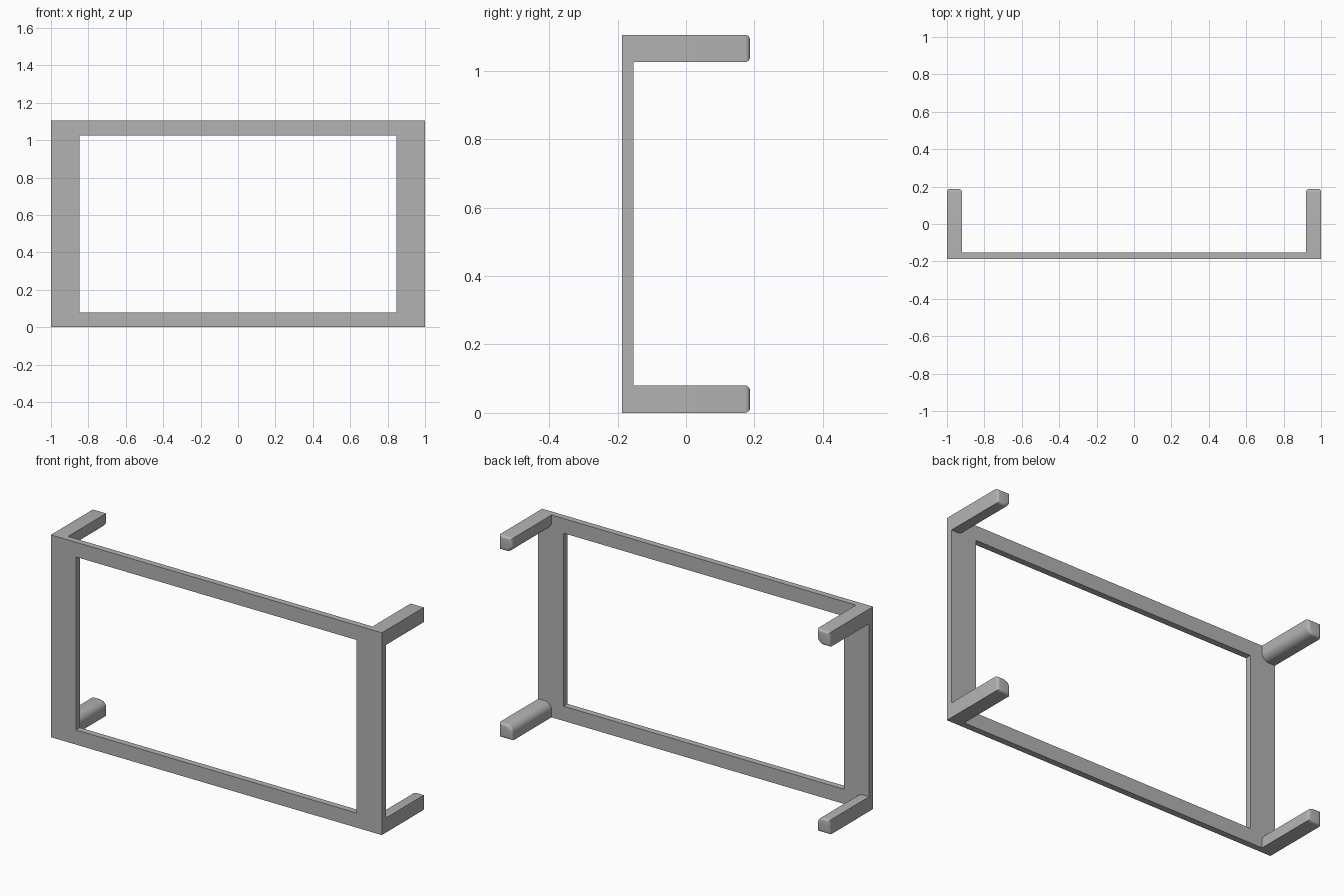
import bpy
import bmesh
from math import cos, sin, pi

cube = bpy.data.objects.get("Cube")
if cube:
    bpy.data.objects.remove(cube, do_unlink=True)

HEIGHT = 1.105
FRONT, BACK, TIP = -0.187, -0.153, 0.187
LEG = 0.08        # leg width and height
FILLET = 0.04     # rounded inner edge of each leg
TIP_ROUND = 0.015

grey = bpy.data.materials.new("plain grey")
grey.use_nodes = True
grey.diffuse_color = (0.45, 0.45, 0.45, 1)
grey.node_tree.nodes["Principled BSDF"].inputs["Base Color"].default_value = (0.45, 0.45, 0.45, 1)


def finish(name, bm):
    bmesh.ops.recalc_face_normals(bm, faces=bm.faces)
    mesh = bpy.data.meshes.new(name)
    bm.to_mesh(mesh)
    bm.free()
    mesh.materials.append(grey)
    obj = bpy.data.objects.new(name, mesh)
    bpy.context.collection.objects.link(obj)
    return obj


def rectangle(bm, half_width, low, high):
    corners = [(-half_width, low), (half_width, low), (half_width, high), (-half_width, high)]
    return [bm.verts.new((x, FRONT, z)) for x, z in corners]


# Flat rectangular frame with an open centre
bm = bmesh.new()
outer = rectangle(bm, 1.0, 0, HEIGHT)
inner = rectangle(bm, 0.848, LEG, HEIGHT - LEG)
for i in range(4):
    j = (i + 1) % 4
    bm.faces.new((outer[i], outer[j], inner[j], inner[i]))
ring = bmesh.ops.extrude_face_region(bm, geom=bm.faces[:])
moved = [v for v in ring["geom"] if isinstance(v, bmesh.types.BMVert)]
bmesh.ops.translate(bm, verts=moved, vec=(0, BACK - FRONT, 0))
finish("frame", bm)


def add_leg(name, side, top):
    """Square leg with its inward edge rounded and a softened tip."""
    profile = [(0, LEG), (0, 0), (LEG, 0)]
    centre = LEG - FILLET
    for i in range(11):
        a = i / 10 * pi / 2
        profile.append((centre + FILLET * cos(a), centre + FILLET * sin(a)))
    bm = bmesh.new()
    verts = []
    for inward, up in profile:
        z = HEIGHT - up if top else up
        verts.append(bm.verts.new((side * (1 - inward), BACK, z)))
    base = bm.faces.new(verts)
    tip = bmesh.ops.extrude_discrete_faces(bm, faces=[base])["faces"][0]
    bmesh.ops.translate(bm, verts=tip.verts[:], vec=(0, TIP - BACK, 0))
    bmesh.ops.bevel(bm, geom=tip.edges[:], offset=TIP_ROUND, segments=5,
                    profile=0.5, affect='EDGES')
    # The end against the frame stays open
    hidden = [f for f in bm.faces if all(abs(v.co.y - BACK) < 1e-5 for v in f.verts)]
    bmesh.ops.delete(bm, geom=hidden, context='FACES_ONLY')
    obj = finish(name, bm)
    bpy.ops.object.select_all(action='DESELECT')
    obj.select_set(True)
    bpy.context.view_layer.objects.active = obj
    bpy.ops.object.shade_smooth_by_angle(angle=pi / 6)


# One leg at each corner
for side, side_name in ((1, "left"), (-1, "right")):
    for top, level in ((False, "lower"), (True, "upper")):
        add_leg(f"{level}_{side_name}_leg", side, top)
